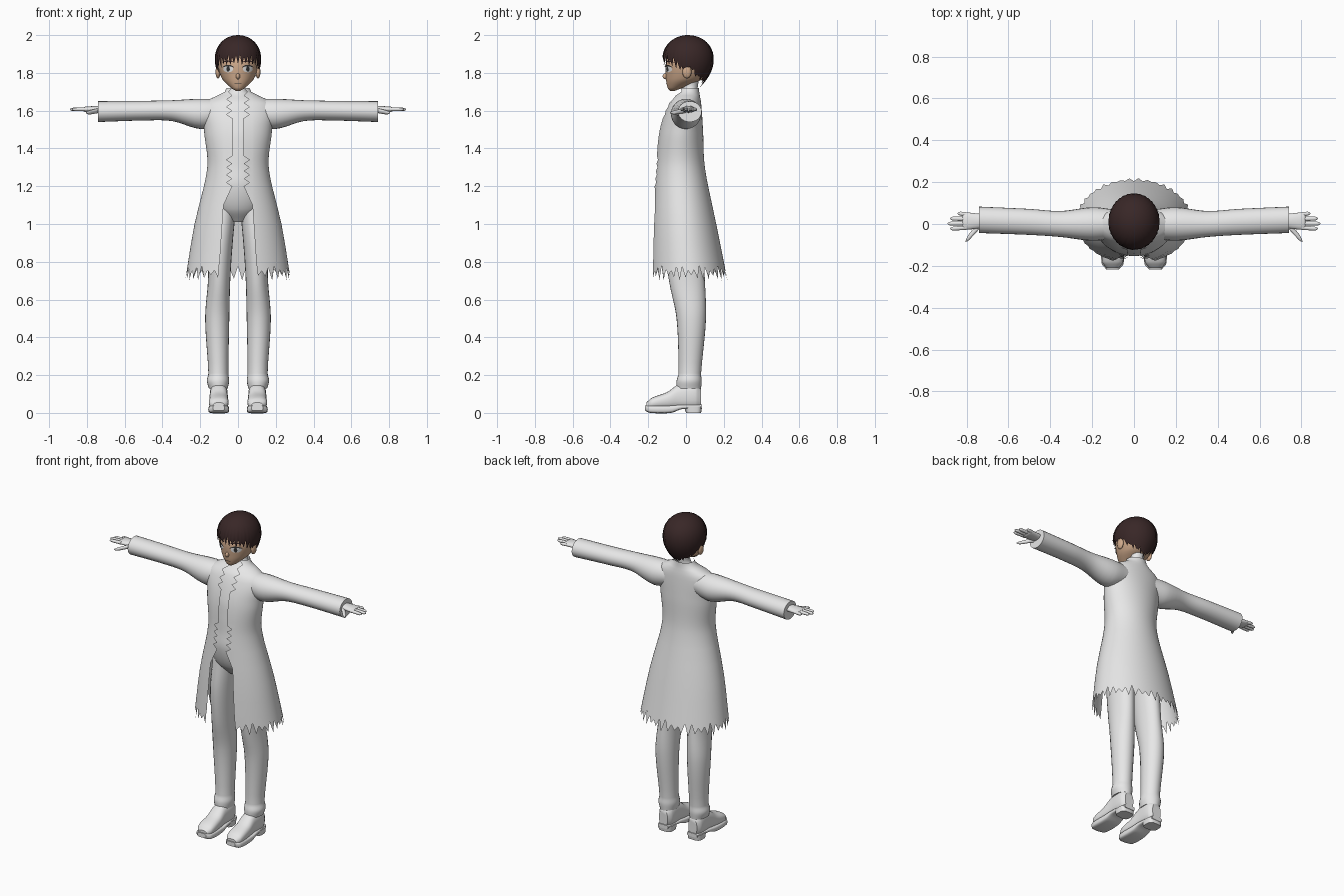
import bpy, bmesh, math
from mathutils import Matrix, Vector

cube = bpy.data.objects.get("Cube")
if cube:
    bpy.data.objects.remove(cube)


def material(name, red, green, blue):
    mat = bpy.data.materials.new(name)
    mat.use_nodes = True
    color = (red, green, blue, 1)
    mat.diffuse_color = color
    mat.node_tree.nodes["Principled BSDF"].inputs["Base Color"].default_value = color
    return mat


white = material("off white", .8, .8, .8)
skin = material("tan skin", .62, .4, .26)
brown = material("dark brown hair", .04, .02, .02)
eye_white = material("eye white", .75, .75, .75)
dark = material("dark grey", .03, .03, .03)


def finish(name, bm, mat, mirror):
    """Turn a bmesh into a shaded object, mirrored to the other side if asked."""
    bmesh.ops.remove_doubles(bm, verts=bm.verts, dist=.0001)
    bmesh.ops.recalc_face_normals(bm, faces=bm.faces)
    mesh = bpy.data.meshes.new(name)
    bm.to_mesh(mesh)
    bm.free()
    mesh.materials.append(mat)
    mesh.shade_smooth()
    mesh.set_sharp_from_angle(angle=math.radians(45))
    part = bpy.data.objects.new(name, mesh)
    bpy.context.collection.objects.link(part)
    if mirror:
        part.modifiers.new("mirror", "MIRROR")


def grid(name, rows, mat, closed=True, caps=True, mirror=False):
    """Skin rows of points with quads."""
    bm = bmesh.new()
    verts = [[bm.verts.new(point) for point in row] for row in rows]
    count = len(rows[0])
    for low, high in zip(verts, verts[1:]):
        for j in range(count if closed else count - 1):
            k = (j + 1) % count
            bm.faces.new((low[j], low[k], high[k], high[j]))
    if closed and caps:
        bm.faces.new(verts[0])
        bm.faces.new(verts[-1])
    finish(name, bm, mat, mirror)


def ball(name, centre, size, mat, mirror=False):
    bm = bmesh.new()
    place = Matrix.Translation(centre) @ Matrix.Diagonal(Vector(size)).to_4x4()
    bmesh.ops.create_uvsphere(bm, u_segments=16, v_segments=10, radius=1, matrix=place)
    finish(name, bm, mat, mirror)


def sample(sections, t):
    """Smoothly interpolate sections, keyed by their first value."""
    t = min(max(t, sections[0][0]), sections[-1][0])
    last = len(sections) - 1
    i = max(k for k in range(last) if sections[k][0] <= t)
    a, b = sections[i], sections[i + 1]
    before, after = sections[max(i - 1, 0)], sections[min(i + 2, last)]
    span = b[0] - a[0]
    f = (t - a[0]) / span
    ease = f * f * (3 - 2 * f)
    result = []
    for start, end, prior, following in list(zip(a, b, before, after))[1:]:
        slope_in = (end - prior) / (b[0] - before[0]) * span
        slope_out = (following - start) / (after[0] - a[0]) * span
        bend = f * (1 - f) * (slope_in * (1 - f) - slope_out * f)
        result.append(start + (end - start) * ease + bend)
    return result


def level(height, width, front, back, x=0):
    """Horizontal section for parts that stand upright."""
    return height, x, width, (front + back) / 2, (back - front) / 2


def power(value, exponent):
    return math.copysign(abs(value) ** exponent, value)


def loft(name, axis, sections, mat, sides=24, steps=5, square=1, mirror=False):
    """Section: position on the axis, then centre and radius on the other two axes."""
    places = [a[0] + (b[0] - a[0]) * s / steps
              for a, b in zip(sections, sections[1:]) for s in range(steps)]
    rows = []
    for t in places + [sections[-1][0]]:
        across, wide, along, deep = sample(sections, t)
        row = []
        for j in range(sides):
            turn = math.tau * j / sides
            a = across + wide * power(math.sin(turn), square)
            b = along - deep * power(math.cos(turn), square)
            row.append({"x": (t, a, b), "y": (a, t, b), "z": (a, b, t)}[axis])
        rows.append(row)
    grid(name, rows, mat, mirror=mirror)


# Long coat, open at the front, with a torn hem and ragged lapels
coat = [level(height=.7, width=.28, front=-.19, back=.22),
        level(height=1, width=.23, front=-.18, back=.16),
        level(height=1.3, width=.163, front=-.16, back=.1),
        level(height=1.5, width=.18, front=-.14, back=.09),
        level(height=1.64, width=.18, front=-.09, back=.08),
        level(height=1.7, width=.07, front=-.04, back=.07),
        level(height=1.73, width=.06, front=-.03, back=.07)]
columns = 72
hem, waist = .74, 1.2
heights = [hem, .8, .9, 1, 1.1] + [waist + k / 50 for k in range(27)]
rows = []
for i, height in enumerate(heights):
    ragged = i % 2 == 0 and not 1.37 < height < 1.57
    flare = max(0, waist - height) / 15
    gap = .07 + flare if height < waist else .06 if ragged else .03
    row = []
    for j in range(columns + 1):
        z = height
        if z == hem:
            z += power(-1, 1) ** j * .025 + .014 * math.sin(j * 2.3)
        _, width, middle, depth = sample(coat, z)
        first = math.asin(min(.075 + flare, width * .75) / width)
        turn = first + (math.tau - 2 * first) * (j - 1) / (columns - 2)
        edge = math.asin(min(gap, width * .7) / width)
        if j in (0, columns):
            turn = edge if j == 0 else math.tau - edge
        row.append((width * math.sin(turn), middle - depth * math.cos(turn), z))
    rows.append(row)
grid("coat", rows, white, closed=False)

# Shirt follows the coat from inside; hips and neck close it off
shirt = [level(height=1.01, width=.05, front=-.06, back=.04),
         level(height=1.08, width=.13, front=-.12, back=.08)]
for height in (waist, 1.3, 1.4, 1.5, 1.64):
    _, width, middle, depth = sample(coat, height)
    shirt.append((height, 0, width - .015, middle, depth - .015))
shirt += [level(height=1.7, width=.05, front=-.02, back=.06),
          level(height=1.78, width=.043, front=-.01, back=.07)]
loft("shirt_and_neck", "z", shirt, white, sides=32)


def reach(x, y, z, deep, tall):
    """Upright section for parts along the arm."""
    return x, y, deep, z, tall


# Sleeves and hands
loft("sleeve", "x", [reach(x=.1, y=0, z=1.59, deep=.07, tall=.07),
                     reach(x=.2, y=0, z=1.583, deep=.08, tall=.08),
                     reach(x=.35, y=0, z=1.6, deep=.062, tall=.055),
                     reach(x=.5, y=.01, z=1.6, deep=.062, tall=.052),
                     reach(x=.74, y=.02, z=1.595, deep=.063, tall=.055)], white, mirror=True)
palm = 1.607
loft("palm", "x", [reach(x=.7, y=.014, z=palm, deep=.03, tall=.02),
                   reach(x=.81, y=.014, z=palm, deep=.042, tall=.014),
                   reach(x=.82, y=.014, z=palm, deep=.036, tall=.008)], white, mirror=True)
for k in range(4):
    spread = 1.5 - k
    tip = .89 - .012 * (k - 2) ** 2
    root, end = .014 + .021 * spread, .014 + .024 * spread
    loft("finger", "x", [reach(x=.8, y=root, z=palm, deep=.011, tall=.01),
                         reach(x=tip - .01, y=end, z=palm, deep=.009, tall=.008),
                         reach(x=tip, y=end, z=palm, deep=.003, tall=.003)],
         white, sides=10, mirror=True)
loft("thumb", "x", [reach(x=.74, y=-.01, z=1.6, deep=.016, tall=.013),
                    reach(x=.79, y=-.064, z=1.59, deep=.015, tall=.01),
                    reach(x=.804, y=-.082, z=1.59, deep=.004, tall=.004)],
     white, sides=10, mirror=True)

# Trouser legs
loft("trouser_leg", "z", [level(height=.13, width=.05, front=-.05, back=.08, x=.104),
                          level(height=.17, width=.059, front=-.05, back=.083, x=.106),
                          level(height=.21, width=.053, front=-.04, back=.08, x=.104),
                          level(height=.5, width=.064, front=-.05, back=.106, x=.11),
                          level(height=.7, width=.059, front=-.09, back=.1, x=.1),
                          level(height=.9, width=.064, front=-.11, back=.09, x=.092),
                          level(height=1.1, width=.066, front=-.1, back=.07, x=.075)],
     white, mirror=True)


def slice_of_shoe(y, wide, bottom, top):
    """Cross-section of a shoe part, from toe to heel."""
    return y, .102, wide, (bottom + top) / 2, (top - bottom) / 2


# Shoes
loft("shoe_upper", "y", [slice_of_shoe(y=-.21, wide=.03, bottom=.02, top=.055),
                         slice_of_shoe(y=-.18, wide=.05, bottom=.02, top=.08),
                         slice_of_shoe(y=-.1, wide=.05, bottom=.02, top=.11),
                         slice_of_shoe(y=-.04, wide=.047, bottom=.02, top=.15),
                         slice_of_shoe(y=.05, wide=.046, bottom=.02, top=.16),
                         slice_of_shoe(y=.08, wide=.03, bottom=.03, top=.13)],
     white, square=.8, mirror=True)
loft("shoe_sole", "y", [slice_of_shoe(y=-.217, wide=.03, bottom=.012, top=.04),
                        slice_of_shoe(y=-.19, wide=.052, bottom=0, top=.04),
                        slice_of_shoe(y=-.08, wide=.054, bottom=0, top=.04),
                        slice_of_shoe(y=-.02, wide=.049, bottom=.02, top=.044),
                        slice_of_shoe(y=.085, wide=.035, bottom=.02, top=.044)],
     white, square=.5, mirror=True)
loft("shoe_heel", "z", [level(height=0, width=.045, front=0, back=.08, x=.102),
                        level(height=.035, width=.047, front=-.01, back=.085, x=.102)],
     white, steps=1, square=.6, mirror=True)

# Head, nose and ears
head = [level(height=1.705, width=.012, front=-.084, back=-.06),
        level(height=1.72, width=.036, front=-.097, back=-.02),
        level(height=1.77, width=.085, front=-.106, back=.09),
        level(height=1.86, width=.106, front=-.105, back=.12),
        level(height=1.95, width=.07, front=-.06, back=.08)]
loft("head", "z", head, skin, sides=36)
ball("nose", (0, -.106, 1.782), (.011, .018, .016), skin)
ball("ear", (.106, .005, 1.805), (.013, .024, .034), skin, mirror=True)


def face_patch(name, mat, x, z, wide, tall, arch=0, lift=.004, mirror=True):
    """Thin painted oval, bent upward by arch, that follows the face."""
    rows = []
    for i in range(13):
        u = i / 6 - 1
        bulge = 1 - u * u
        row = []
        for v in (-1, -.5, 0, .5, 1):
            height = z + arch * bulge + v * tall * math.sqrt(bulge)
            side = x + u * wide
            _, width, middle, depth = sample(head, height)
            front = middle - depth * math.sqrt(1 - (side / width) ** 2)
            row.append((side, front - lift, height))
        rows.append(row)
    grid(name, rows, mat, closed=False, mirror=mirror)


face_patch("eye", eye_white, x=.052, z=1.82, wide=.027, tall=.017)
face_patch("iris", dark, x=.052, z=1.82, wide=.009, tall=.014, lift=.006)
face_patch("eyelash", dark, x=.052, z=1.829, wide=.032, tall=.004, arch=.01, lift=.007)
face_patch("eyebrow", brown, x=.052, z=1.855, wide=.035, tall=.003, arch=.007)
face_patch("mouth", dark, x=0, z=1.743, wide=.02, tall=.002, mirror=False)

# Hair cap: jagged fringe, sideburns ahead of the ears, tapering to the nape
hairline = [(0, 1.87), (60, 1.85), (80, 1.81), (92, 1.835), (112, 1.79), (180, 1.735)]
crown, widest = 2, 1.87
locks = 72
rows = []
for i in range(15):
    row = []
    for j in range(locks):
        turn = math.tau * j / locks
        degrees = math.degrees(min(turn, math.tau - turn))
        side = 1 if j % 2 else -1
        spike = side * (.022 if degrees < 75 else .007) + .008 * math.sin(j * 1.9)
        low = sample(hairline, degrees)[0] + spike
        z = low + (crown - low) * math.sin(i / 14 * math.pi / 2)
        if z > widest:
            size = math.sqrt(max(0, 1 - ((z - widest) / (crown - widest)) ** 2.2))
        else:
            size = 1 - ((widest - z) / .2) ** 2
        size *= 1 + side * .01
        row.append((.122 * size * math.sin(turn), .011 - .135 * size * math.cos(turn), z))
    rows.append(row)
grid("hair", rows, brown, caps=False)
